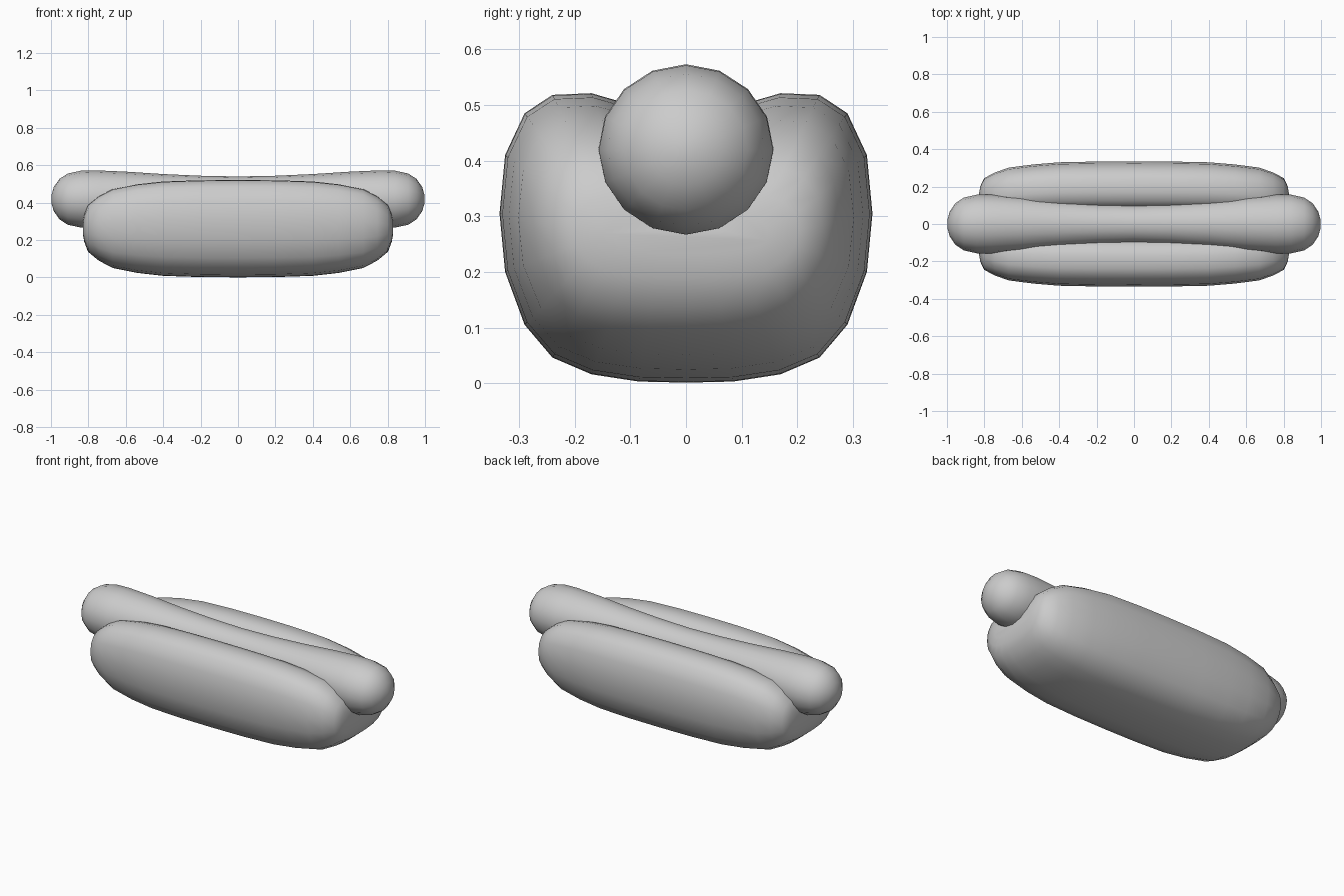
import bpy, bmesh, math

if "Cube" in bpy.data.objects:
    bpy.data.objects.remove(bpy.data.objects["Cube"])


def loft(name, rings):
    """Skin a list of closed rings and fill both ends."""
    bm = bmesh.new()
    loops = [[bm.verts.new(p) for p in ring] for ring in rings]
    n = len(loops[0])
    for a, b in zip(loops, loops[1:]):
        for i in range(n):
            j = (i + 1) % n
            bm.faces.new((a[i], a[j], b[j], b[i]))
    for end in (loops[0], loops[-1]):
        bm.faces.new(end)
    bmesh.ops.recalc_face_normals(bm, faces=bm.faces)
    mesh = bpy.data.meshes.new(name)
    bm.to_mesh(mesh)
    bm.free()
    mesh.shade_smooth()
    ob = bpy.data.objects.new(name, mesh)
    bpy.context.collection.objects.link(ob)
    return ob


def both_ways(half):
    """Mirror stations given from the middle outwards."""
    return [(-s[0], *s[1:]) for s in reversed(half[1:])] + half


# Sausage: x, radius, centre height
sausage = both_ways([
    (0, .10, .44), (.2, .107, .437), (.4, .122, .431), (.6, .142, .424),
    (.76, .153, .42), (.84, .152, .419), (.91, .137, .419), (.955, .108, .419),
    (.985, .064, .419), (.998, .02, .419)])
rings = []
for x, r, zc in sausage:
    rings.append([(x, 1.03 * r * math.cos(math.tau * i / 16),
                   zc + r * math.sin(math.tau * i / 16)) for i in range(16)])
loft("sausage", rings)

# Bun: U-shaped section, from bottom middle round to the groove
half = [(.085, .003), (.17, .016), (.24, .046), (.29, .105), (.325, .2),
        (.335, .305), (.325, .41), (.29, .485), (.24, .518), (.17, .521),
        (.125, .508), (.095, .475), (.07, .41)]
section = [(0, .001)] + half + [(0, .37)] + [(-y, z) for y, z in reversed(half)]

# Bun stations: x, width scale, height scale
bun = both_ways([
    (0, 1, 1), (.2, .997, .995), (.4, .985, .97), (.54, .95, .91),
    (.67, .90, .81), (.745, .82, .66), (.802, .73, .48), (.822, .60, .28),
    (.83, .45, .12)])
rings = [[(x, y * sy, .264 + (z - .264) * sz) for y, z in section]
         for x, sy, sz in bun]
loft("bun", rings)
